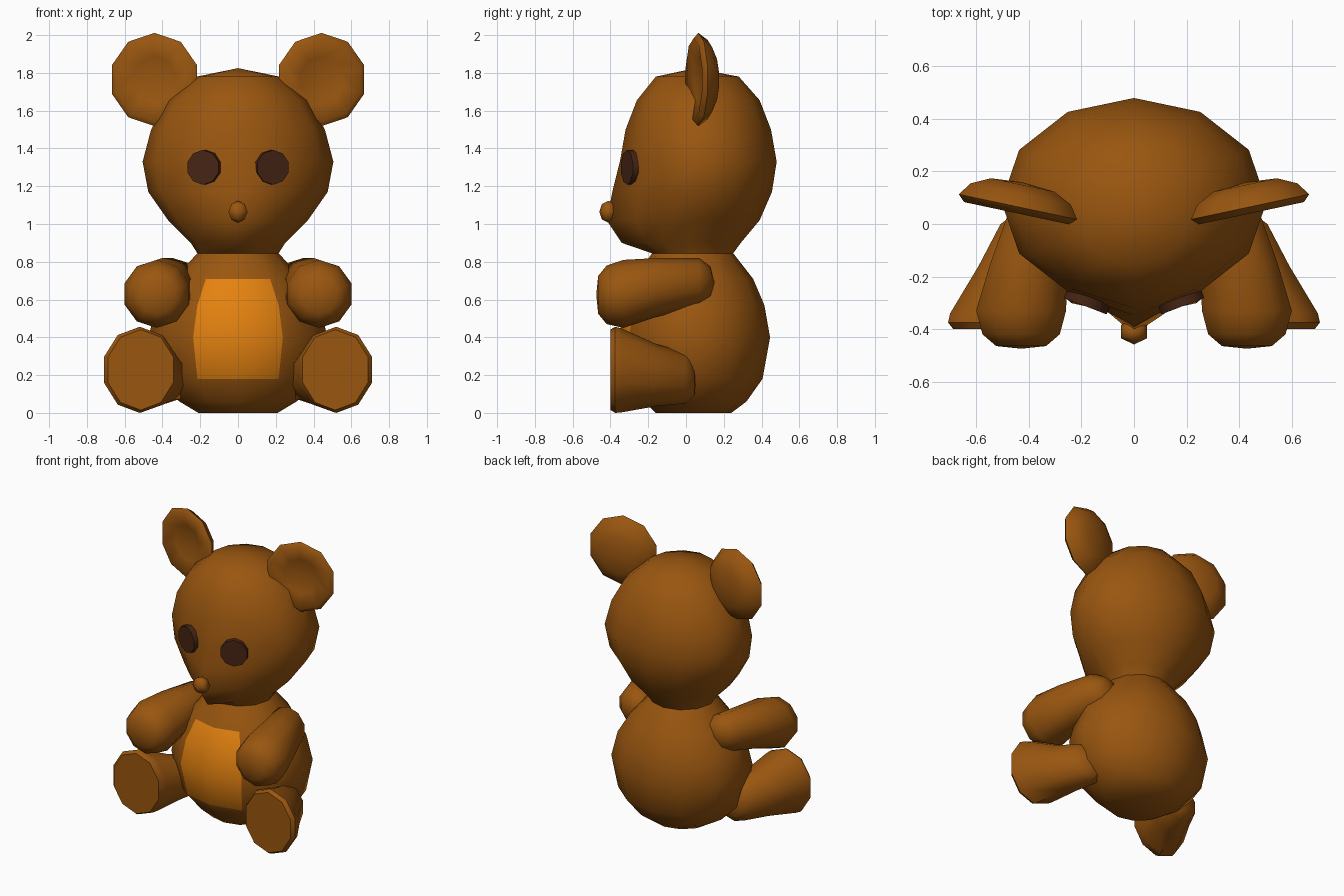
import bpy, bmesh, math
from mathutils import Matrix, Vector

if "Cube" in bpy.data.objects:
    bpy.data.objects.remove(bpy.data.objects["Cube"])


def material(name, rgb):
    m = bpy.data.materials.new(name)
    m.diffuse_color = (*rgb, 1)
    m.use_nodes = True
    m.node_tree.nodes["Principled BSDF"].inputs["Base Color"].default_value = m.diffuse_color
    return m


BROWN = material("brown fur", (0.32, 0.093, 0.005))
ORANGE = material("orange belly", (0.78, 0.225, 0.005))
DARK = material("dark brown eye", (0.06, 0.018, 0.007))


def loft(name, rings, mats=(BROWN,), start=None, end=None, side=1, sharp=70):
    """Skin rings of points; start / end are optional closing points."""
    bm = bmesh.new()
    new = lambda p: bm.verts.new((p[0] * side, p[1], p[2]))
    vr = [[new(p) for p in r] for r in rings]
    n = len(vr[0])
    for a, b in zip(vr, vr[1:]):
        for i in range(n):
            j = (i + 1) % n
            bm.faces.new((a[i], a[j], b[j], b[i]))
    for tip, ring in ((start, vr[0]), (end, vr[-1])):
        if tip is not None:
            c = new(tip)
            for i in range(n):
                bm.faces.new((ring[i], ring[(i + 1) % n], c))
    bmesh.ops.recalc_face_normals(bm, faces=bm.faces)
    me = bpy.data.meshes.new(name)
    bm.to_mesh(me)
    bm.free()
    for m in mats:
        me.materials.append(m)
    me.polygons.foreach_set("use_smooth", [True] * len(me.polygons))
    me.set_sharp_from_angle(angle=math.radians(sharp))
    ob = bpy.data.objects.new(name, me)
    bpy.context.collection.objects.link(ob)
    return ob


def trunk_ring(z, rx, front, back, snout=None):
    """Twelve-sided ring; snout pulls the middle front point forward."""
    cy = (front + back) / 2
    ry = (back - front) / 2
    pts = []
    for i in range(12):
        a = i * math.pi / 6
        y = cy + ry * math.cos(a)
        if i == 6 and snout is not None:
            y = snout
        pts.append((rx * math.sin(a), y, z))
    return pts


def limb_ring(x, y, z, rx, rz, n=10):
    return [(x + rx * math.cos(2 * math.pi * (i + .5) / n), y,
             z + rz * math.sin(2 * math.pi * (i + .5) / n)) for i in range(n)]


# Head, with the muzzle drawn out along the centre line
loft("head", [trunk_ring(*r) for r in (
    (1.78, .22, -.16, .28), (1.655, .37, -.25, .39, -.26),
    (1.50, .46, -.30, .45, -.32), (1.33, .505, -.31, .48, -.35),
    (1.17, .475, -.31, .455, -.39), (1.02, .37, -.31, .39, -.42),
    (.90, .25, -.25, .29, -.34), (.845, .215, -.18, .25))],
    start=(0, .05, 1.825))

# Body, with a coloured belly patch on the front faces
body = loft("body", [trunk_ring(*r) for r in (
    (.845, .215, -.18, .25), (.71, .34, -.27, .355), (.57, .43, -.325, .415),
    (.40, .475, -.355, .445), (.18, .43, -.31, .405),
    (.06, .31, -.22, .32), (0, .21, -.16, .24))],
    mats=(BROWN, ORANGE), end=(0, .04, 0))
for f in body.data.polygons:
    c = f.center
    if c.y < -.2 and abs(c.x) < .14 and .18 < c.z < .71:
        f.material_index = 1

# Nose
bm = bmesh.new()
bmesh.ops.create_uvsphere(bm, u_segments=6, v_segments=4, radius=.058,
                          matrix=Matrix.Translation((0, -.41, 1.065)) @
                          Matrix.Diagonal((1, .85, 1, 1)))
me = bpy.data.meshes.new("nose")
bm.to_mesh(me)
bm.free()
me.materials.append(BROWN)
me.polygons.foreach_set("use_smooth", [True] * len(me.polygons))
bpy.context.collection.objects.link(bpy.data.objects.new("nose", me))

for side, label in ((1, "right"), (-1, "left")):
    # Arm reaching forward
    loft(label + "_arm", [limb_ring(x, y, z, r, r) for x, y, z, r in (
        (.33, .13, .69, .085), (.345, .07, .69, .13), (.40, -.15, .665, .155),
        (.43, -.33, .63, .18), (.43, -.42, .625, .155), (.43, -.465, .625, .1))],
        start=(.33, .15, .69), end=(.43, -.475, .625), side=side)

    # Leg with a flat sole
    loft(label + "_leg", [limb_ring(*r) for r in (
        (.36, .045, .18, .09, .09), (.38, 0, .185, .135, .135),
        (.44, -.16, .2, .16, .165), (.51, -.34, .225, .2, .222),
        (.52, -.375, .228, .198, .228), (.515, -.4, .228, .183, .213))],
        start=(.36, .055, .18), end=(.515, -.4, .228), side=side, sharp=40)

    # Ear: thick disc, rounded behind and hollow in front
    place = Matrix.Translation((.438, .085, 1.765)) @ Matrix.Rotation(math.radians(12), 4, 'Z')
    put = lambda p: place @ Vector(p)
    loft(label + "_ear", [[put(p) for p in limb_ring(0, d, 0, r, r * 1.02)] for r, d in (
        (.13, .065), (.205, .03), (.242, -.02), (.215, -.045), (.12, -.015))],
        start=put((0, .075, 0)), end=put((0, 0, 0)), side=side)

    # Eye: short disc turned outwards
    place = Matrix.Translation((.175, -.285, 1.30)) @ Matrix.Rotation(math.radians(21), 4, 'Z')
    eye = [[place @ Vector(p) for p in limb_ring(0, y, 0, .092, .092)] for y in (.03, -.03)]
    loft(label + "_eye", eye, mats=(DARK,), start=place @ Vector((0, .03, 0)),
         end=place @ Vector((0, -.03, 0)), side=side, sharp=40)
